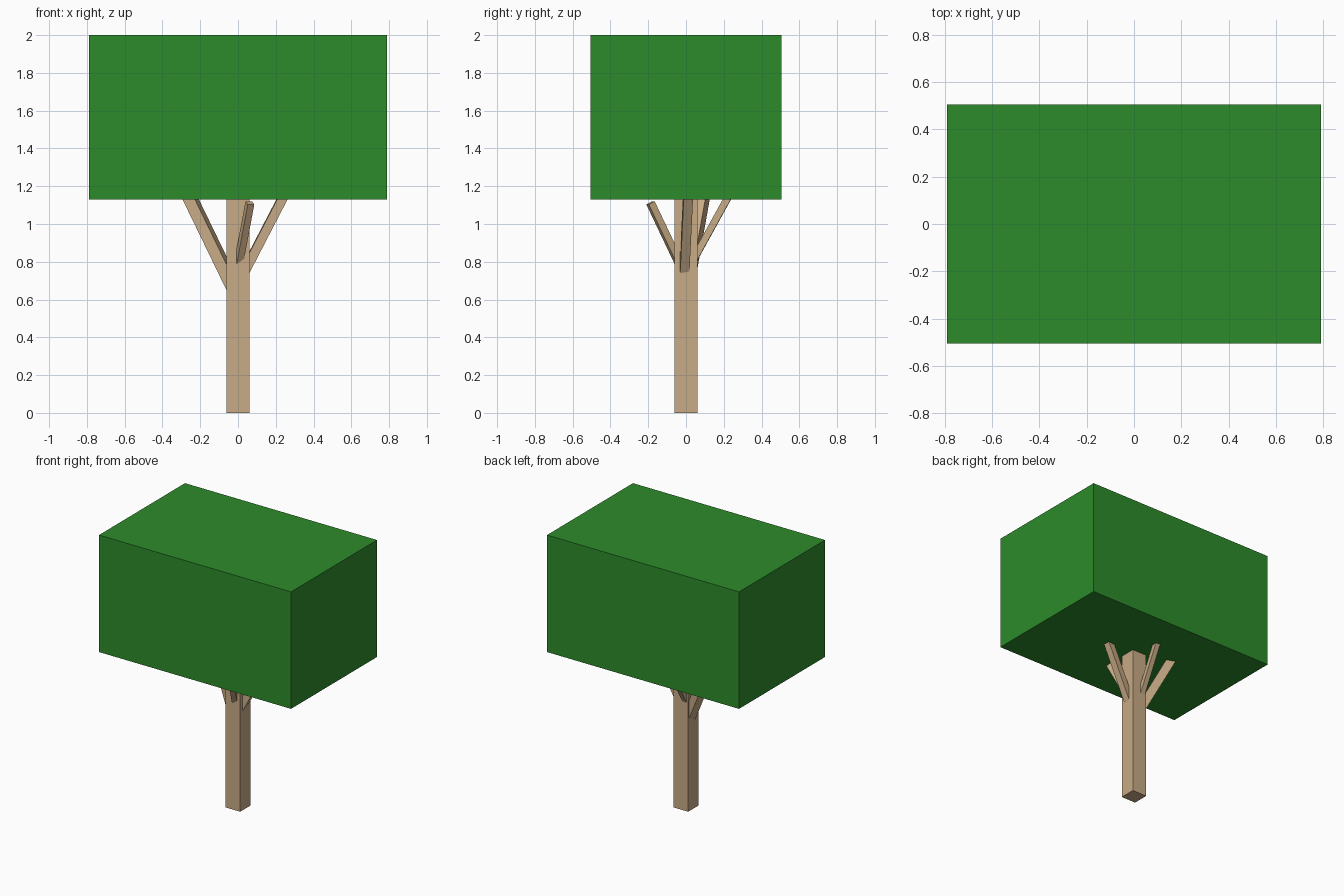
import bpy
from mathutils import Vector

if "Cube" in bpy.data.objects:
    bpy.data.objects.remove(bpy.data.objects["Cube"])


def material(name, color):
    mat = bpy.data.materials.new(name)
    mat.diffuse_color = color
    mat.use_nodes = True
    mat.node_tree.nodes["Principled BSDF"].inputs["Base Color"].default_value = mat.diffuse_color
    return mat


WOOD = material("wood", (0.58, 0.41, 0.24, 1))
LEAF = material("leaf", (0.026, 0.26, 0.024, 1))


def box(name, center, size, mat):
    bpy.ops.mesh.primitive_cube_add(size=1, location=center)
    obj = bpy.context.object
    obj.name = name
    obj.scale = size
    obj.data.materials.append(mat)
    return obj


def branch(name, start, end, width):
    # square beam from inside the trunk out to the crown
    a, b = Vector(start), Vector(end)
    obj = box(name, (a + b) / 2, (width, width, (b - a).length), WOOD)
    obj.rotation_mode = 'QUATERNION'
    obj.rotation_quaternion = (b - a).to_track_quat('Z', 'Y')


# Crown and trunk
box("crown", (0, 0, 1.565), (1.58, 1.01, 0.87), LEAF)
box("trunk", (0, 0, 0.57), (0.12, 0.12, 1.14), WOOD)

# Four branches of different thickness
branch("left_branch", (-0.02, 0.0, 0.655), (-0.26, 0.088, 1.15), 0.062)
branch("right_branch", (0.02, -0.01, 0.72), (0.243, 0.011, 1.15), 0.049)
branch("front_branch", (0.005, -0.04, 0.80), (0.063, -0.188, 1.112), 0.037)
branch("back_branch", (-0.03, 0.04, 0.81), (-0.02, 0.222, 1.14), 0.037)
